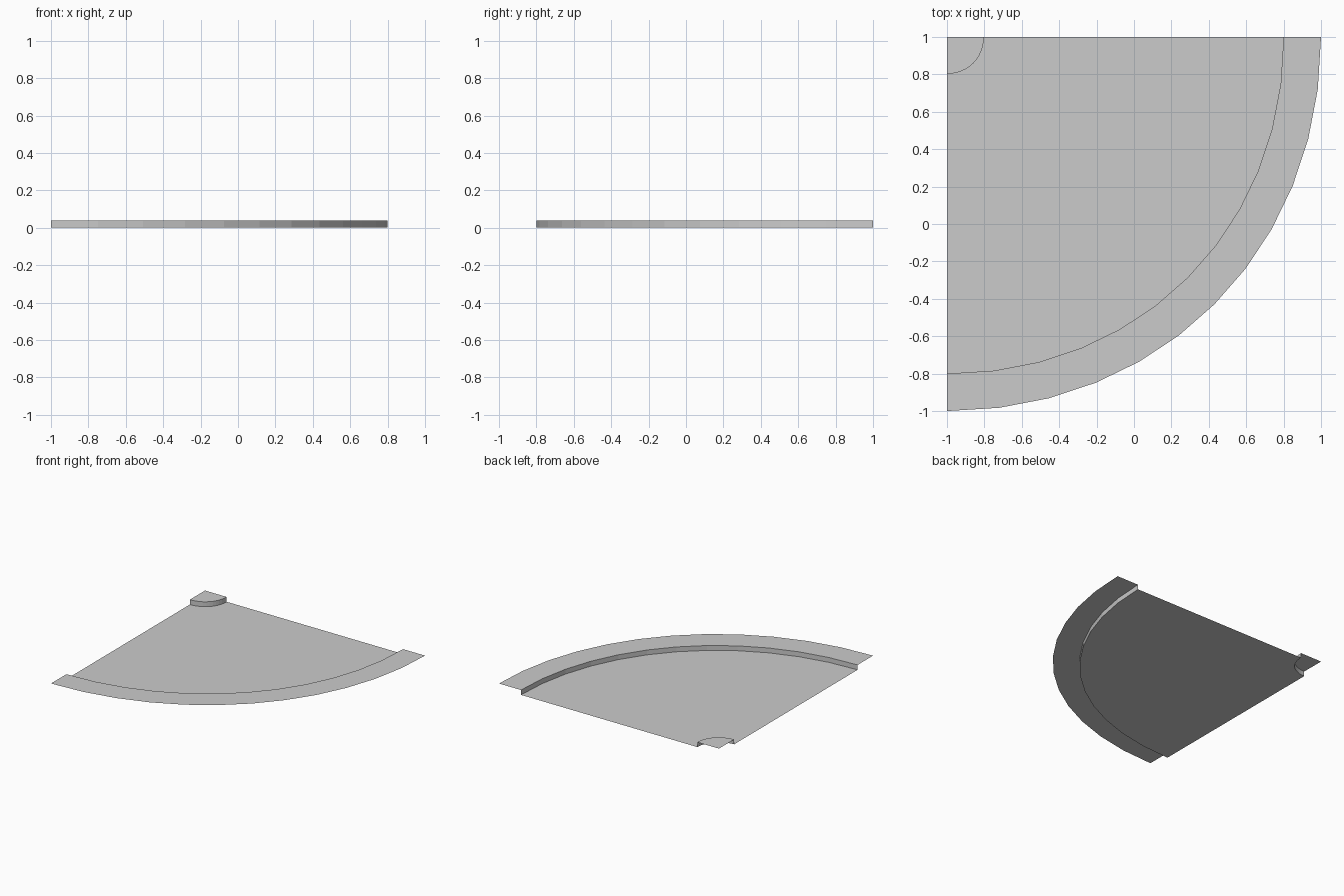
import bpy
from mathutils import Vector
from mathutils.geometry import interpolate_bezier

cube = bpy.data.objects.get("Cube")
if cube:
    bpy.data.objects.remove(cube, do_unlink=True)

grey = bpy.data.materials.new("light grey")
grey.use_nodes = True
grey.diffuse_color = (0.6, 0.6, 0.6, 1)
grey.node_tree.nodes["Principled BSDF"].inputs["Base Color"].default_value = (0.6, 0.6, 0.6, 1)

HEIGHT = 0.04
INNER, OUTER, EDGE = 0.197, 1.8, 2.0
BULGE = 0.573     # handle length of the quarter curve
SEGMENTS = 12


def quarter_arc(radius, z):
    """Quarter curve around the back right corner, front end first."""
    h = radius * BULGE
    points = interpolate_bezier(
        Vector((0, -radius, z)), Vector((h, -radius, z)),
        Vector((radius, -h, z)), Vector((radius, 0, z)), SEGMENTS + 1)
    return [p + Vector((-1, 1, 0)) for p in points]


def add_part(name, verts, faces):
    mesh = bpy.data.meshes.new(name)
    mesh.from_pydata(verts, [], faces)
    mesh.materials.append(grey)
    obj = bpy.data.objects.new(name, mesh)
    bpy.context.collection.objects.link(obj)


def add_strip(name, start, end):
    """Flat-faced strip between two (radius, height) arcs."""
    n = SEGMENTS + 1
    verts = quarter_arc(*start) + quarter_arc(*end)
    faces = [(i, n + i, n + i + 1, i + 1) for i in range(SEGMENTS)]
    add_part(name, verts, faces)


# Raised corner plate
arc = quarter_arc(INNER, HEIGHT)
add_part("corner_plate", [Vector((-1, 1, HEIGHT))] + arc, [tuple(range(len(arc) + 1))])

# Step down, sunken floor, step up and raised outer rim
add_strip("corner_step", (INNER, HEIGHT), (INNER, 0))
add_strip("floor", (INNER, 0), (OUTER, 0))
add_strip("rim_step", (OUTER, 0), (OUTER, HEIGHT))
add_strip("outer_rim", (OUTER, HEIGHT), (EDGE, HEIGHT))
